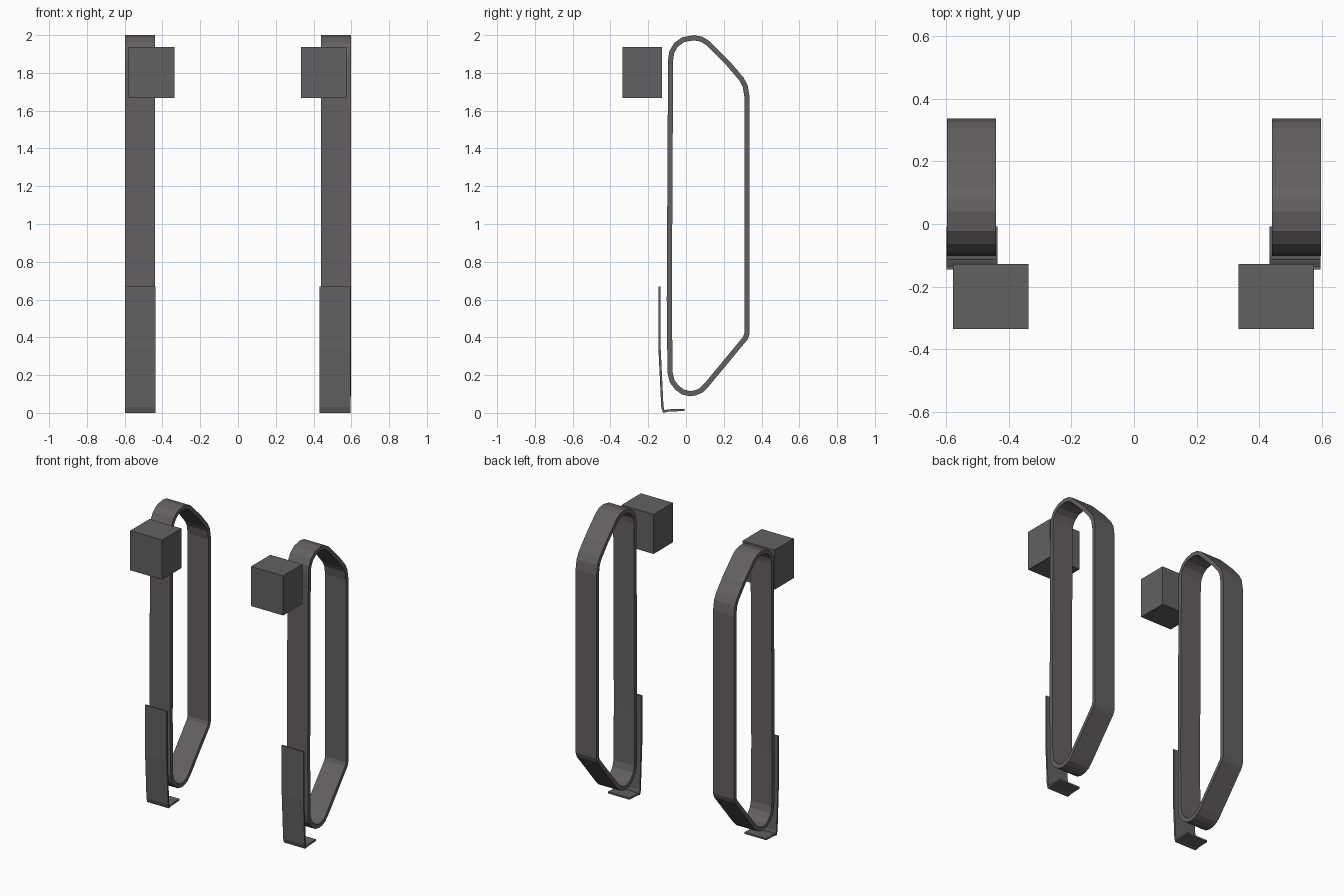
import bpy, bmesh
from mathutils import Vector

if "Cube" in bpy.data.objects:
    bpy.data.objects.remove(bpy.data.objects["Cube"])


def material(name, colour):
    mat = bpy.data.materials.new(name)
    mat.diffuse_color = colour
    mat.use_nodes = True
    mat.node_tree.nodes["Principled BSDF"].inputs["Base Color"].default_value = mat.diffuse_color
    return mat


rubber = material("dark_rubber", (0.125, 0.117, 0.119, 1))
metal = material("dark_metal", (0.12, 0.12, 0.12, 1))


def finish(name, bm, shift, mat):
    # Build the right-hand part and mirror it to the left
    bmesh.ops.recalc_face_normals(bm, faces=bm.faces)
    me = bpy.data.meshes.new(name)
    bm.to_mesh(me)
    bm.free()
    me.materials.append(mat)
    ob = bpy.data.objects.new(name, me)
    bpy.context.collection.objects.link(ob)
    ob.location.x = shift
    ob.modifiers.new("Mirror", 'MIRROR').use_mirror_merge = False
    return ob


def inset_path(pts, t, closed):
    # Mitred offset to the right of the travel direction
    out, n = [], len(pts)
    for i, p in enumerate(pts):
        a = pts[i - 1] if closed or i > 0 else None
        b = pts[(i + 1) % n] if closed or i < n - 1 else None
        dirs = [d.normalized() for d in ((p - a) if a else None, (b - p) if b else None) if d]
        norms = [Vector((d.y, -d.x)) for d in dirs]
        m = sum(norms, Vector((0, 0))).normalized()
        out.append(p + m * (t / m.dot(norms[0])))
    return out


def strip(name, pts, t, x0, x1, closed, shift, mat):
    # Solid band with the given side profile (y, z)
    pts = [Vector(p) for p in pts]
    inner = inset_path(pts, t, closed)
    bm = bmesh.new()
    rings = [[bm.verts.new((x, q.x, q.y)) for x, q in
              ((x0, o), (x1, o), (x1, i), (x0, i))] for o, i in zip(pts, inner)]
    n = len(rings)
    for k in range(n if closed else n - 1):
        r, s = rings[k], rings[(k + 1) % n]
        for j in range(4):
            bm.faces.new((r[j], r[(j + 1) % 4], s[(j + 1) % 4], s[j]))
    if not closed:
        bm.faces.new(rings[0])
        bm.faces.new(rings[-1])
    return finish(name, bm, shift, mat)


# Track belts: closed loops, listed clockwise seen from the right
belt = [(-0.095, 1.87), (-0.088, 1.915), (-0.064, 1.957), (-0.022, 1.988),
        (0.04, 2.0), (0.085, 1.992), (0.122, 1.97), (0.235, 1.857),
        (0.305, 1.775), (0.326, 1.735), (0.337, 1.67),
        (0.337, 0.42), (0.327, 0.39), (0.12, 0.14), (0.088, 0.108),
        (0.055, 0.093), (0.02, 0.088), (-0.02, 0.097), (-0.055, 0.122),
        (-0.085, 0.16), (-0.098, 0.21), (-0.102, 0.6)]
strip("track_belt", belt, 0.027, 0.44, 0.597, True, 0, rubber)

# Thin bent guards at the lower front
guard = [(-0.008, 0.01), (-0.09, 0.007), (-0.122, 0.0), (-0.131, 0.03),
         (-0.146, 0.34), (-0.146, 0.67)]
strip("mud_guard", guard, 0.012, 0.434, 0.597, False, -0.002, metal)

# Boxes at the upper front
bm = bmesh.new()
bmesh.ops.create_cube(bm, size=1)
for v in bm.verts:
    v.co = Vector((0.456 + v.co.x * 0.241, -0.231 + v.co.y * 0.208, 1.802 + v.co.z * 0.27))
finish("front_box", bm, -0.002, metal)
